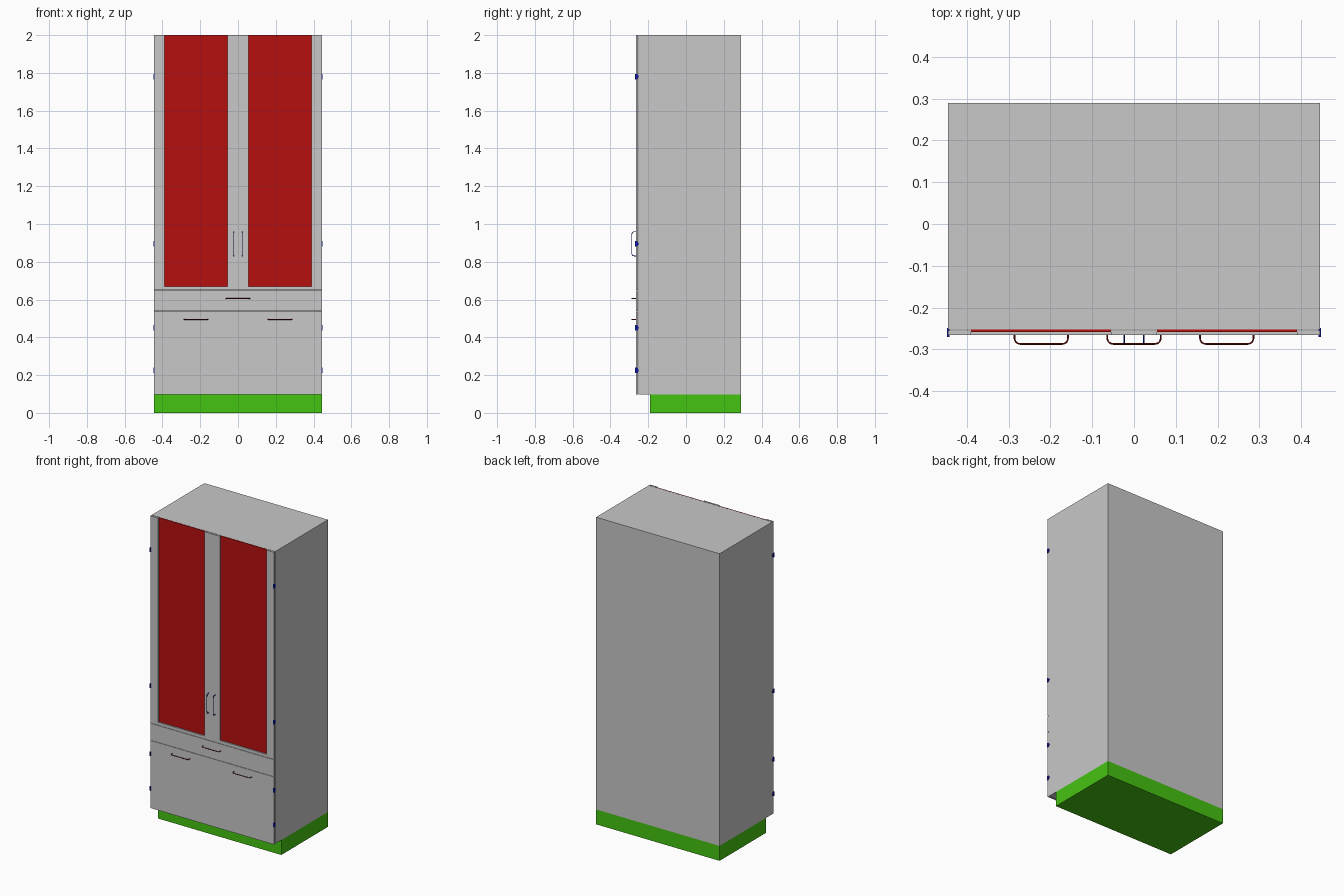
import bpy
import math
from mathutils import Vector

default = bpy.data.objects.get("Cube")
if default:
    bpy.data.objects.remove(default, do_unlink=True)


def material(name, rgb):
    mat = bpy.data.materials.new(name)
    mat.use_nodes = True
    colour = (*rgb, 1.0)
    mat.diffuse_color = colour
    mat.node_tree.nodes["Principled BSDF"].inputs["Base Color"].default_value = colour
    return mat


GREY = material("light grey", (0.58, 0.58, 0.58))
RED = material("panel red", (0.47, 0.005, 0.005))
GREEN = material("plinth green", (0.06, 0.55, 0.006))
BLUE = material("fitting blue", (0.005, 0.01, 0.38))
MAROON = material("drawer handle maroon", (0.2, 0.005, 0.004))


def add_mesh(name, verts, faces, mat):
    mesh = bpy.data.meshes.new(name)
    mesh.from_pydata(verts, [], faces)
    mesh.materials.append(mat)
    obj = bpy.data.objects.new(name, mesh)
    bpy.context.collection.objects.link(obj)
    return obj


def prism(name, profile, x0, x1, mat):
    """Extrude a (y, z) profile, listed anticlockwise, along x."""
    n = len(profile)
    verts = [(x, y, z) for x in (x0, x1) for y, z in profile]
    faces = [tuple(reversed(range(n))), tuple(range(n, 2 * n))]
    faces += [(i, (i + 1) % n, n + (i + 1) % n, n + i) for i in range(n)]
    return add_mesh(name, verts, faces, mat)


def box(name, x, y, z, mat):
    x0, x1 = sorted(x)
    profile = [(y[0], z[0]), (y[1], z[0]), (y[1], z[1]), (y[0], z[1])]
    return prism(name, profile, x0, x1, mat)


def handle(name, centre, axis, mat, half=0.064, reach=0.021, corner=0.014, radius=0.002):
    """Bow handle: a round bar with two rounded corners, swept as a curve."""
    path = [(-half, 0)]
    for side, start in ((-1, math.pi), (1, math.pi / 2)):
        for i in range(6):
            a = start - i * math.pi / 10
            path.append((side * (half - corner) + corner * math.cos(a),
                         reach - corner + corner * math.sin(a)))
    path.append((half, 0))
    curve = bpy.data.curves.new(name, "CURVE")
    curve.dimensions = "3D"
    curve.bevel_depth = radius
    curve.bevel_resolution = 2
    curve.use_fill_caps = True
    spline = curve.splines.new("POLY")
    spline.points.add(len(path) - 1)
    for point, (along, out) in zip(spline.points, path):
        point.co = (*(Vector(centre) + Vector(axis) * along + Vector((0, -out, 0))), 1)
    curve.materials.append(mat)
    obj = bpy.data.objects.new(name, curve)
    bpy.context.collection.objects.link(obj)
    return obj


W = 0.445                    # half width
BACK, BODY, FRONT = 0.29, -0.252, -0.266
DOOR_BACK = -0.255
BASE, SPLIT, TOP = 0.097, 0.65, 2.0
T = 0.018                    # board thickness
DEPTH = (BODY, BACK)

# Plinth and horizontal boards
box("plinth", (-W, W), (-0.19, BACK), (0, BASE), GREEN)
box("bottom_board", (-W, W), DEPTH, (BASE, BASE + T), GREY)
box("middle_board", (-W, W), DEPTH, (SPLIT - T, SPLIT), GREY)
box("top_board", (-W, W), DEPTH, (TOP - T, TOP), GREY)

# Side and back boards of the lower and upper cabinets
for level, z in (("lower", (BASE + T, SPLIT - T)), ("upper", (SPLIT, TOP - T))):
    for side, s in (("left", 1), ("right", -1)):
        box(f"{level}_{side}_side", (s * (W - T), s * W), DEPTH, z, GREY)
    box(f"{level}_back", (T - W, W - T), (BACK - T, BACK), z, GREY)

# Drawer fronts
box("lower_drawer_front", (-W, W), (FRONT, DOOR_BACK), (BASE, 0.537), GREY)
box("upper_drawer_front", (-W, W), (FRONT, DOOR_BACK), (0.539, SPLIT - 0.001), GREY)

# Doors with recessed panels, handles and hinges on both sides
for side, s in (("left", 1), ("right", -1)):
    inner, outer = s * 0.055, s * 0.39
    y = (FRONT, DOOR_BACK)
    box(f"{side}_door_inner_stile", (s * 0.0005, inner), y, (SPLIT + 0.001, TOP), GREY)
    box(f"{side}_door_outer_stile", (outer, s * W), y, (SPLIT + 0.001, TOP), GREY)
    box(f"{side}_door_bottom_rail", (inner, outer), y, (SPLIT + 0.001, 0.67), GREY)
    box(f"{side}_door_panel", (inner, outer), (-0.258, -0.253), (0.67, TOP), RED)
    handle(f"{side}_door_handle", (s * 0.023, FRONT, 0.895), (0, 0, 1), BLUE)
    handle(f"{side}_drawer_handle", (s * 0.222, FRONT, 0.495), (1, 0, 0), MAROON)
    for i, z in enumerate((0.225, 0.45, 0.895, 1.78)):
        outline = [(-0.27, z - 0.014), (-0.259, z - 0.014), (-0.249, z),
                   (-0.259, z + 0.014), (-0.27, z + 0.014)]
        x0, x1 = sorted((s * (W - 0.003), s * (W + 0.003)))
        prism(f"{side}_hinge_{i + 1}", outline, x0, x1, BLUE)

handle("upper_drawer_handle", (0, FRONT, 0.605), (1, 0, 0), MAROON)
